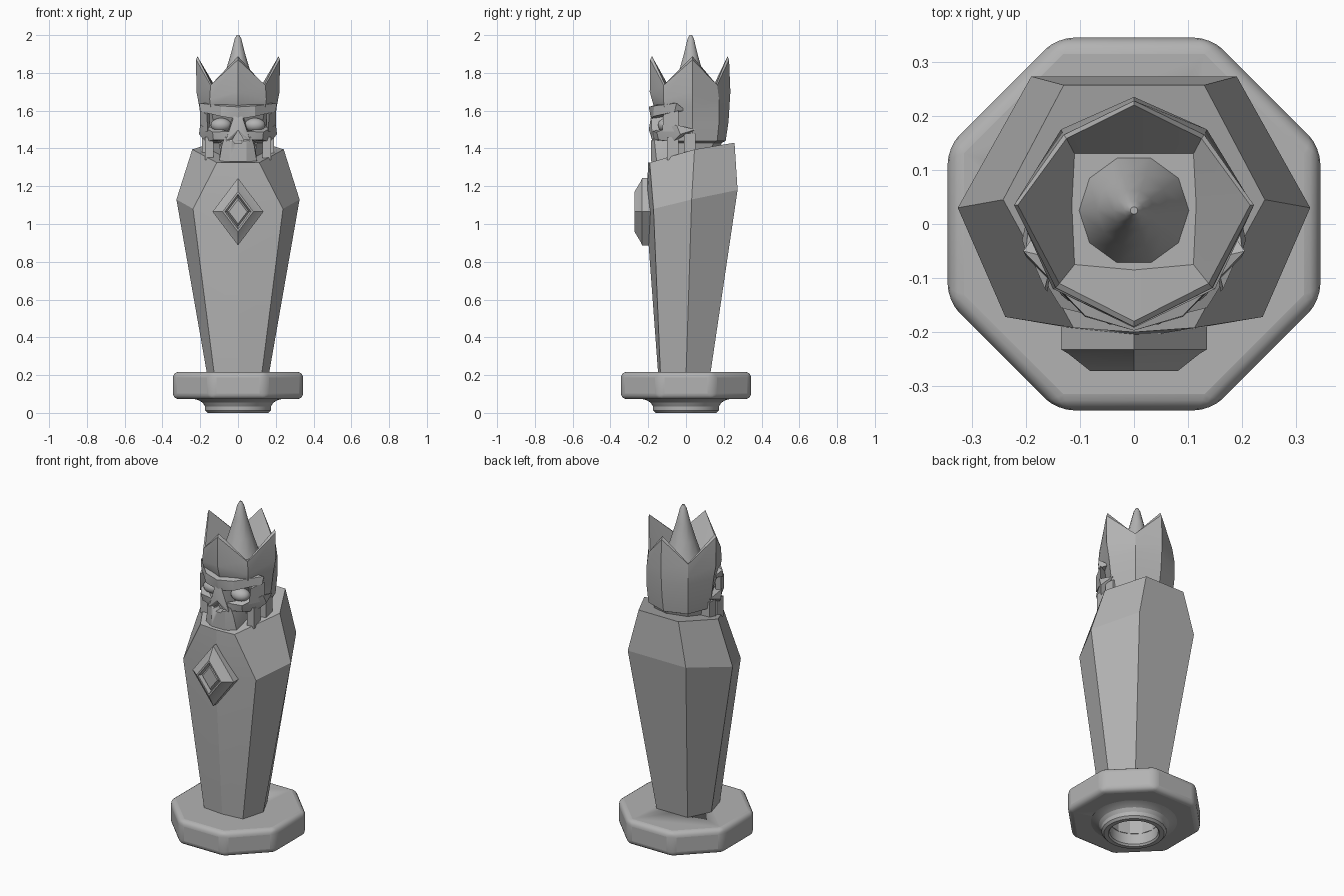
import bpy, bmesh
from math import cos, sin, pi, radians
from mathutils import Vector

if "Cube" in bpy.data.objects:
    bpy.data.objects.remove(bpy.data.objects["Cube"])

stone = bpy.data.materials.new("grey_stone")
stone.use_nodes = True
grey = (0.45, 0.45, 0.45, 1)
stone.diffuse_color = grey
stone.node_tree.nodes["Principled BSDF"].inputs["Base Color"].default_value = grey


def finish(name, bm, angle=25):
    """Turn a bmesh into a named, shaded object."""
    bmesh.ops.recalc_face_normals(bm, faces=bm.faces)
    mesh = bpy.data.meshes.new(name)
    bm.to_mesh(mesh)
    bm.free()
    mesh.materials.append(stone)
    obj = bpy.data.objects.new(name, mesh)
    bpy.context.collection.objects.link(obj)
    bpy.ops.object.select_all(action='DESELECT')
    obj.select_set(True)
    bpy.context.view_layer.objects.active = obj
    bpy.ops.object.shade_smooth_by_angle(angle=radians(angle))
    return obj


def loft(name, rings, closed=False, angle=25):
    """Skin a stack of equal-sized rings; cap the ends or join them."""
    bm = bmesh.new()
    loops = [[bm.verts.new(p) for p in ring] for ring in rings]
    pairs = list(zip(loops, loops[1:]))
    if closed:
        pairs.append((loops[-1], loops[0]))
    else:
        bm.faces.new(loops[0])
        bm.faces.new(loops[-1])
    n = len(rings[0])
    for a, b in pairs:
        for i in range(n):
            j = (i + 1) % n
            bm.faces.new((a[i], a[j], b[j], b[i]))
    return finish(name, bm, angle)


def circle(r, z, n, x=0, y=0, turn=0):
    return [(x + r * cos(turn + 2 * pi * i / n), y + r * sin(turn + 2 * pi * i / n), z)
            for i in range(n)]


def sym(half):
    """Complete a front-to-back half ring with its mirror image."""
    return list(half) + [(-x, y, z) for x, y, z in reversed(half) if x > 0]


def hull(name, points, mirror=False, side=1):
    bm = bmesh.new()
    pts = points + [(-x, y, z) for x, y, z in points] if mirror else points
    for x, y, z in pts:
        bm.verts.new((x * side, y, z))
    bmesh.ops.remove_doubles(bm, verts=bm.verts, dist=0.0005)
    out = bmesh.ops.convex_hull(bm, input=bm.verts)
    junk = {e for e in out["geom_interior"] if isinstance(e, bmesh.types.BMVert)}
    bmesh.ops.delete(bm, geom=list(junk), context='VERTS')
    return finish(name, bm)


def modify(obj, kind, **settings):
    mod = obj.modifiers.new(kind.lower(), kind)
    for key, value in settings.items():
        setattr(mod, key, value)
    bpy.ops.object.select_all(action='DESELECT')
    obj.select_set(True)
    bpy.context.view_layer.objects.active = obj
    bpy.ops.object.modifier_apply(modifier=mod.name)


def cut(obj, cutter):
    modify(obj, 'BOOLEAN', operation='DIFFERENCE', solver='EXACT', object=cutter)
    bpy.data.objects.remove(cutter)


# Octagonal plate with rounded edges and a socket through it
plate = loft("base_plate", [circle(0.373, z, 8, turn=pi / 8) for z in (0.073, 0.217)])
modify(plate, 'BEVEL', width=0.03, segments=4, limit_method='ANGLE')
cut(plate, loft("socket_cutter", [circle(0.13, z, 12) for z in (-0.1, 0.3)]))

# Flared hollow foot
foot_profile = [(0.13, 0.2), (0.13, 0.01), (0.138, 0), (0.162, 0), (0.174, 0.012),
                (0.175, 0.035), (0.188, 0.055), (0.21, 0.068), (0.24, 0.075), (0.24, 0.1)]
loft("hollow_foot", [circle(r, z, 48) for r, z in foot_profile], closed=True)

# Tapered six-sided body with raised shoulders and a slanted top
loft("coffin_body", [
    sym([(0, -0.147, 0.2), (0.125, -0.135, 0.2), (0.163, 0, 0.2), (0.1, 0.128, 0.2)]),
    sym([(0, -0.212, 1.08), (0.238, -0.172, 1.08), (0.326, 0.03, 1.13), (0.19, 0.273, 1.18)]),
    sym([(0, -0.2, 1.325), (0.112, -0.192, 1.325), (0.242, 0.045, 1.395), (0.13, 0.257, 1.43)]),
], angle=12)

# Diamond emblem: stepped frame around a sunken stone
diamond = [(1, -0.15), (1, -0.232), (0.9, -0.24), (0.6, -0.272), (0.52, -0.272),
           (0.44, -0.25), (0.36, -0.262)]
loft("diamond_emblem", [[(0.135 * s * cos(a), y, 1.065 + 0.178 * s * sin(a))
                         for a in (0, pi / 2, pi, 3 * pi / 2)] for s, y in diamond])


# Skull and crown in one shell: each ring runs front, diagonal, side, diagonal, back
def ring(front, fd, side, bd, back, z, valley=None):
    v = z if valley is None else valley
    return sym([(0, front, z), (*fd, v), (side, 0.035, z), (*bd, v), (0, back, z)])


loft("crowned_skull", [
    ring(-0.08, (0.09, -0.06), 0.13, (0.1, 0.12), 0.16, 1.34),
    ring(-0.08, (0.1, -0.06), 0.145, (0.115, 0.145), 0.19, 1.43),
    ring(-0.1, (0.12, -0.08), 0.18, (0.13, 0.165), 0.21, 1.44),
    ring(-0.11, (0.13, -0.08), 0.195, (0.135, 0.175), 0.225, 1.54),
    ring(-0.17, (0.145, -0.115), 0.205, (0.135, 0.175), 0.23, 1.62),
    ring(-0.192, (0.15, -0.12), 0.22, (0.135, 0.175), 0.235, 1.7, 1.66),
    ring(-0.19, (0.145, -0.118), 0.222, (0.13, 0.165), 0.228, 1.87, 1.735),
    ring(-0.18, (0.138, -0.11), 0.215, (0.125, 0.158), 0.22, 1.888, 1.735),
    ring(-0.085, (0.11, -0.075), 0.115, (0.11, 0.13), 0.13, 1.7),
], angle=20)

# Central spike
spike = [(0.105, 1.69), (0.068, 1.8), (0.038, 1.9), (0.018, 1.98), (0.007, 2.0)]
loft("crown_spike", [circle(r, z, 10, y=0.025) for r, z in spike], angle=40)

# Face: brow, nose and upper jaw
for side, label in ((1, "left"), (-1, "right")):
    hull(label + "_brow", [
        (0, -0.197, 1.62), (0, -0.185, 1.555), (0.09, -0.172, 1.57), (0.09, -0.17, 1.625),
        (0.2, -0.06, 1.595), (0.205, -0.05, 1.64), (0, -0.1, 1.65), (0, -0.09, 1.57),
        (0.17, 0, 1.6)], side=side)
    hull(label + "_cheekbone", [
        (0.045, -0.178, 1.49), (0.06, -0.17, 1.445), (0.135, -0.155, 1.487),
        (0.13, -0.145, 1.445), (0.2, -0.05, 1.525), (0.207, -0.03, 1.475),
        (0.17, -0.07, 1.435), (0.19, 0.05, 1.5), (0.07, -0.07, 1.475), (0.1, -0.06, 1.44)],
        side=side)
    hull(label + "_temple", [
        (0.165, -0.12, 1.58), (0.16, -0.125, 1.49), (0.2, -0.04, 1.6), (0.2, -0.04, 1.49),
        (0.15, -0.06, 1.6), (0.15, -0.06, 1.48)], side=side)
    hull(label + "_jaw_post", [(x, y, z) for x in (0.13, 0.175) for y in (-0.1, -0.04)
                               for z in (1.34, 1.46)], side=side)
    hull(label + "_jaw_hinge", [(x, y, z) for x in (0.13, 0.19) for y in (-0.01, 0.05)
                                for z in (1.36, 1.48)], side=side)
    # Eyeball sitting in the socket
    bm = bmesh.new()
    bmesh.ops.create_uvsphere(bm, u_segments=20, v_segments=12, radius=1)
    bmesh.ops.scale(bm, vec=Vector((0.055, 0.045, 0.038)), verts=bm.verts)
    bmesh.ops.translate(bm, vec=Vector((0.09 * side, -0.105, 1.523)), verts=bm.verts)
    finish(label + "_eye", bm, 60)

nose = hull("nose_bridge", [(0.022, -0.185, 1.57), (0.045, -0.182, 1.49), (0.065, -0.178, 1.44),
                            (0.03, -0.08, 1.57), (0.06, -0.08, 1.44), (0, -0.197, 1.5)], True)
jaw = hull("upper_jaw", [(0.07, -0.17, 1.46), (0.085, -0.165, 1.42), (0.1, -0.155, 1.33),
                         (0.045, -0.185, 1.33), (0.045, -0.186, 1.44), (0.09, -0.04, 1.44),
                         (0.1, -0.04, 1.33)], True)
for part in (nose, jaw):
    cut(part, hull("nostril_cutter", [(0, y, 1.495) for y in (-0.25, -0.14)] +
                   [(0.03, y, 1.445) for y in (-0.25, -0.14)] +
                   [(0.016, y, 1.425) for y in (-0.25, -0.14)], True))
